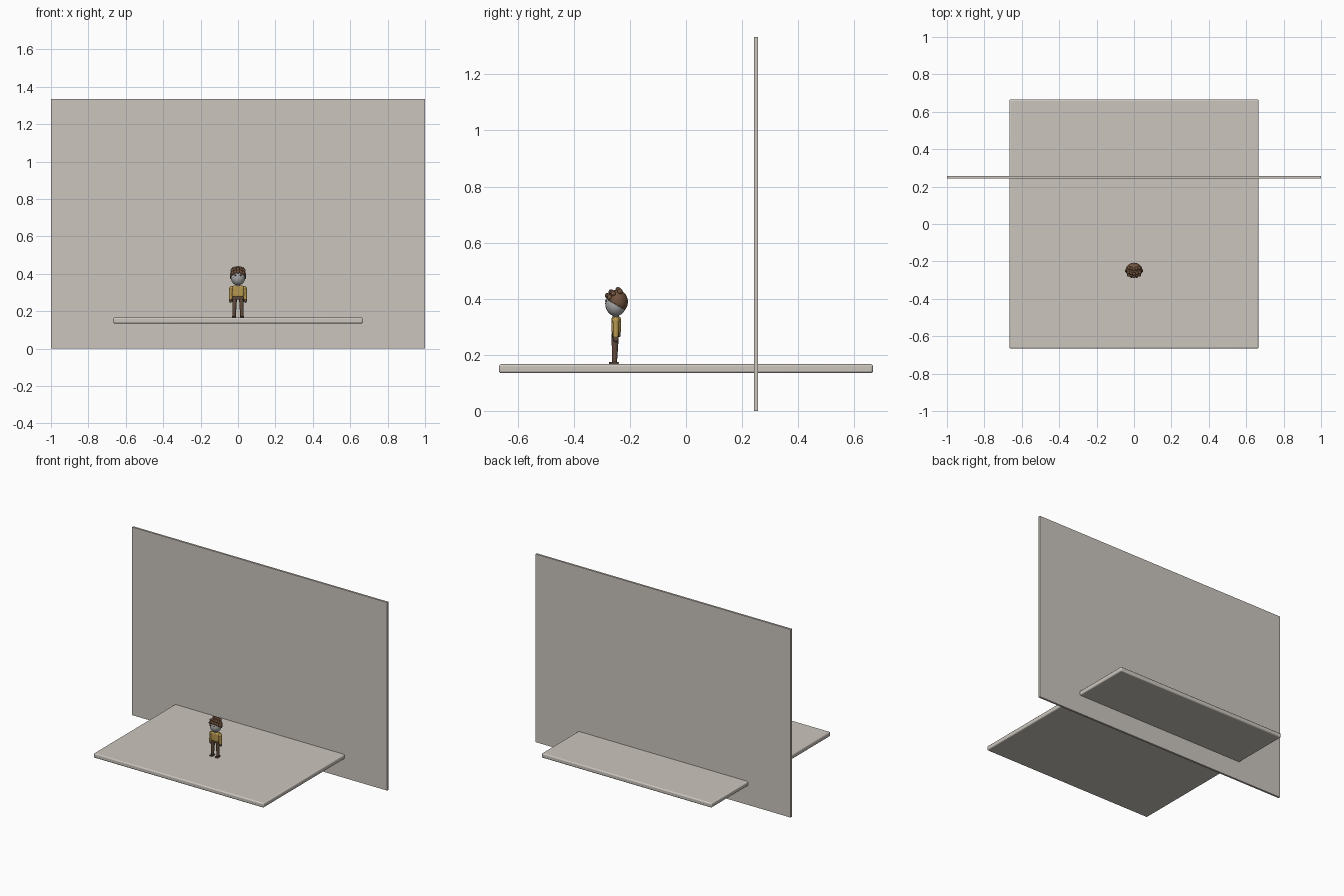
import bpy
import math
from mathutils import Vector

cube = bpy.data.objects.get("Cube")
if cube:
    bpy.data.objects.remove(cube, do_unlink=True)


def material(name, rgb):
    m = bpy.data.materials.new(name)
    m.use_nodes = True
    m.diffuse_color = (*rgb, 1)
    m.node_tree.nodes["Principled BSDF"].inputs["Base Color"].default_value = (*rgb, 1)
    return m


STONE = material("warm stone", (0.60, 0.56, 0.51))
HAIR = material("brown hair", (0.17, 0.09, 0.05))
SKIN = material("pale grey", (0.42, 0.42, 0.42))
SHIRT = material("mustard shirt", (0.47, 0.31, 0.08))
TROUSER = material("dark brown trousers", (0.12, 0.07, 0.045))

BODY_Y = -0.25


def finish(name, mat):
    ob = bpy.context.object
    ob.name = name
    ob.data.materials.append(mat)
    return ob


def smooth(ob):
    bpy.context.view_layer.objects.active = ob
    bpy.ops.object.shade_smooth_by_angle(angle=math.radians(40))


def box(name, center, size, mat, bevel=0, segments=2):
    bpy.ops.mesh.primitive_cube_add(size=1, location=center)
    ob = finish(name, mat)
    ob.scale = size
    bpy.ops.object.transform_apply(location=False, rotation=False, scale=True)
    if bevel:
        mod = ob.modifiers.new("rounded edges", "BEVEL")
        mod.width = bevel
        mod.segments = segments
        smooth(ob)
    return ob


def ball(name, center, radii, mat, segments=24):
    bpy.ops.mesh.primitive_uv_sphere_add(
        segments=segments, ring_count=segments // 2, radius=1, location=center)
    ob = finish(name, mat)
    ob.scale = radii
    bpy.ops.object.transform_apply(location=False, rotation=False, scale=True)
    smooth(ob)
    return ob


def limb(name, start, end, r1, r2, mat):
    a, b = Vector(start), Vector(end)
    bpy.ops.mesh.primitive_cone_add(
        vertices=16, radius1=r1, radius2=r2, depth=(b - a).length,
        location=(a + b) / 2, rotation=(b - a).to_track_quat("Z", "Y").to_euler())
    ob = finish(name, mat)
    smooth(ob)
    return ob


# Stage: back wall passing through the floor slab
box("back_wall", (0, 0.25, 0.667), (2, 0.014, 1.333), STONE)
box("floor_slab", (0, 0, 0.151), (1.333, 1.333, 0.032), STONE, 0.008, 3)

# Head: face ball, with hair as a slightly larger tilted cap
HEAD = Vector((0, BODY_Y, 0.383))
ball("face", HEAD, (0.039, 0.038, 0.045), SKIN)
hair = ball("hair_cap", HEAD + Vector((0, 0.004, 0.006)), (0.044, 0.039, 0.043), HAIR, 32)
bpy.ops.object.mode_set(mode="EDIT")
bpy.ops.mesh.select_all(action="SELECT")
bpy.ops.mesh.bisect(plane_co=(0, BODY_Y, 0.379), plane_no=(0, -0.5, -0.87),
                    clear_outer=True, use_fill=True)
bpy.ops.object.mode_set(mode="OBJECT")

# Rows of curls over the fringe and crown
for row, (y, z, half) in enumerate([(-0.280, 0.411, 0.028), (-0.267, 0.424, 0.030),
                                    (-0.243, 0.432, 0.026)]):
    for i in range(5):
        t = i / 2 - 1
        ball(f"curl_{row}_{i}", (half * t, y + 0.008 * abs(t), z - 0.006 * t * t),
             (0.010, 0.009, 0.010), HAIR, 12)

# Torso and hips
box("shirt", (0, -0.249, 0.306), (0.062, 0.034, 0.062), SHIRT, 0.008)
limb("neck", (0, BODY_Y, 0.325), (0, BODY_Y, 0.35), 0.012, 0.012, SKIN)
box("hips", (0, -0.249, 0.272), (0.058, 0.030, 0.018), TROUSER, 0.004)

for side, s in (("left", 1), ("right", -1)):
    # Face details
    ball(f"{side}_eye", (s * 0.014, -0.2855, 0.392), (0.006, 0.003, 0.004), TROUSER, 12)
    # Arms
    ball(f"{side}_shoulder", (s * 0.034, BODY_Y, 0.323), (0.012, 0.014, 0.012), SHIRT, 16)
    limb(f"{side}_sleeve", (s * 0.036, BODY_Y, 0.322), (s * 0.039, BODY_Y, 0.265),
         0.011, 0.010, SHIRT)
    ball(f"{side}_hand", (s * 0.040, BODY_Y, 0.258), (0.008, 0.010, 0.013), TROUSER, 16)
    # Legs and shoes
    limb(f"{side}_leg", (s * 0.018, -0.252, 0.275), (s * 0.021, -0.255, 0.172),
         0.013, 0.009, TROUSER)
    box(f"{side}_shoe", (s * 0.021, -0.257, 0.171), (0.022, 0.035, 0.009), TROUSER, 0.003)
